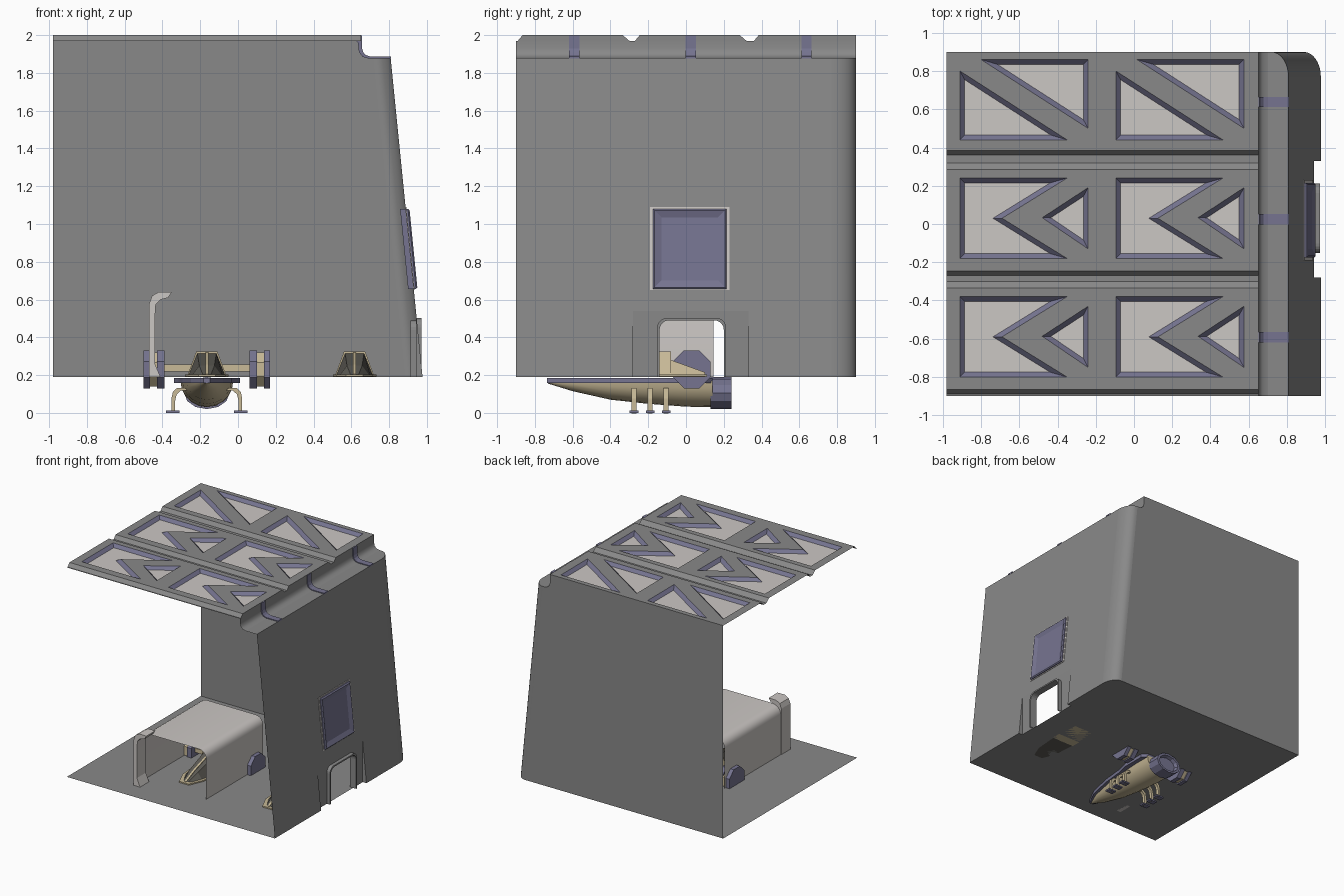
import bpy, bmesh, math
from mathutils import Vector

if "Cube" in bpy.data.objects:
    bpy.data.objects.remove(bpy.data.objects["Cube"])


def colour(name, r, g, b):
    m = bpy.data.materials.new(name)
    m.diffuse_color = (r, g, b, 1)
    m.use_nodes = True
    m.node_tree.nodes["Principled BSDF"].inputs["Base Color"].default_value = m.diffuse_color
    return m


GREY = colour("hangar grey", .25, .25, .25)
PALE = colour("pale panel", .60, .57, .55)
PURPLE = colour("slate purple", .18, .175, .28)
BEIGE = colour("warm beige", .58, .49, .31)
DARK = colour("dark glass", .11, .105, .09)


def finish(name, bm, mat, out=None):
    if out:
        for f in bm.faces:
            f.normal_update()
        if sum(f.normal.dot(Vector(out)) for f in bm.faces) < 0:
            bmesh.ops.reverse_faces(bm, faces=bm.faces[:])
    me = bpy.data.meshes.new(name)
    bm.to_mesh(me)
    bm.free()
    me.materials.append(mat)
    ob = bpy.data.objects.new(name, me)
    bpy.context.collection.objects.link(ob)
    return ob


def fill(name, loops, place, mat, out):
    """Flat sheet with holes: filled in 2D, then placed in space."""
    bm = bmesh.new()
    for loop in loops:
        vs = [bm.verts.new((p[0], p[1], 0)) for p in loop]
        for i, v in enumerate(vs):
            bm.edges.new((v, vs[(i + 1) % len(vs)]))
    bmesh.ops.triangle_fill(bm, use_beauty=True, use_dissolve=False, edges=bm.edges[:], normal=(0, 0, 1))
    for v in bm.verts:
        v.co = place(v.co.x, v.co.y)
    return finish(name, bm, mat, out)


def loft(name, loops, mat, closed=True, caps=True, out=None, smooth=False):
    """Skin through a list of equal point loops."""
    bm = bmesh.new()
    rows = [[bm.verts.new(p) for p in loop] for loop in loops]
    n = len(rows[0])
    for a, b in zip(rows, rows[1:]):
        for i in range(n if closed else n - 1):
            j = (i + 1) % n
            bm.faces.new((a[i], a[j], b[j], b[i]))
    if closed and caps:
        bm.faces.new(rows[0][::-1])
        bm.faces.new(rows[-1])
        bmesh.ops.recalc_face_normals(bm, faces=bm.faces[:])
    ob = finish(name, bm, mat, out)
    if smooth:
        bpy.ops.object.select_all(action='DESELECT')
        ob.select_set(True)
        bpy.context.view_layer.objects.active = ob
        bpy.ops.object.shade_smooth_by_angle(angle=math.radians(35))
    return ob


def prism(name, poly, place, a, b, mat):
    return loft(name, [[place(u, v, d) for u, v in poly] for d in (a, b)], mat)


def box(name, x0, x1, y0, y1, z0, z1, mat):
    return prism(name, rect(x0, x1, y0, y1), lambda u, v, d: (u, v, d), z0, z1, mat)


def rect(a, b, c, d):
    return [(a, c), (b, c), (b, d), (a, d)]


def inset(poly, d):
    """Move every edge of a polygon inward by d."""
    area = sum(p[0] * q[1] - q[0] * p[1] for p, q in zip(poly, poly[1:] + poly[:1]))
    s, res, n = (1 if area > 0 else -1), [], len(poly)
    for i in range(n):
        p, q, r = (Vector(poly[(i + k) % n]) for k in (-1, 0, 1))
        e, f = (q - p).normalized(), (r - q).normalized()
        n1, n2 = Vector((-e.y, e.x)) * s, Vector((-f.y, f.x)) * s
        res.append(tuple(q + (n1 + n2) * (d / (1 + n1.dot(n2)))))
    return res


# ---- room shell ----
F, LEDGE, XR, XL = .19, 1.88, .942, -.98


def wall_x(z):
    return .977 - .1 * (z - F)


def corner(xr):
    return [(xr - .09 + .09 * math.cos(t), .77 + .13 * math.sin(t))
            for t in (math.pi / 2 * i / 8 for i in range(9))]


low, high = corner(wall_x(F)), corner(wall_x(LEDGE))
notch = [(-.28, F), (-.28, .54), (.33, .54), (.33, F)]
fill("floor", [[(XL, -.9), (wall_x(F), -.9), (wall_x(F), -.28), (XR, -.28), (XR, .33), (wall_x(F), .33)]
               + low + [(XL, .9)]], lambda u, v: (u, v, F), GREY, (0, 0, 1))
fill("right_wall", [[(-.9, F)] + notch + [(.77, F), (.77, LEDGE), (-.9, LEDGE)]],
     lambda u, v: (wall_x(v), u, v), GREY, (1, 0, 0))
loft("wall_corner", [[(x, y, F) for x, y in low], [(x, y, LEDGE) for x, y in high]], GREY,
     closed=False, out=(1, 1, 0), smooth=True)
step = [(.65, 1.97), (.65, 1.93), (.656, 1.905), (.672, 1.888), (.70, LEDGE)]
fill("back_wall", [[(XL, F), low[-1][:1] + (F,), high[-1][:1] + (LEDGE,)] + step[::-1] + [(.65, 2), (XL, 2)]],
     lambda u, v: (u, .9, v), GREY, (0, 1, 0))
fill("ledge", [[(.70, -.9), (wall_x(LEDGE), -.9)] + high + [(.70, .9)]],
     lambda u, v: (u, v, LEDGE), GREY, (0, 0, 1))
loft("ledge_step", [[(x, y, z) for x, z in step] for y in (-.9, .9)], GREY, closed=False, out=(1, 0, 1), smooth=True)

# ---- doorway in its recess ----
door = [(-.14, F)] + [(cy + .05 * math.cos(t), .44 + .05 * math.sin(t))
                      for cy, t0 in ((-.09, 180), (.15, 90))
                      for t in (math.radians(t0 - 18 * i) for i in range(6))] + [(.2, F)]
fill("door_recess", [[(-.28, F)] + door + [(.33, F), (.33, .54), (-.28, .54)]],
     lambda u, v: (XR, u, v), GREY, (1, 0, 0))
for i, y in enumerate((-.28, .33)):
    fill(f"recess_side_{i}", [[(XR, F), (wall_x(F), F), (XR, .54)]], lambda u, v: (u, y, v), GREY, (0, 1, 0))
rim = [(y + (.012 if y > .03 else -.012), z + (.012 if z > .3 else 0)) for y, z in door]
loft("door_frame", [[(x, y, z) for y, z in p] for x, p in ((XR, rim), (.972, rim), (.972, door), (XR - .03, door))],
     GREY, closed=False)

# ---- window on the right wall ----
def on_wall(u, v, d=0):
    return (wall_x(v) + d, u, v)


prism("window_border", rect(-.19, .23, .65, 1.09), on_wall, -.002, .004, PALE)
win = rect(-.175, .215, .657, 1.08)
loft("window", [[on_wall(u, v, d) for u, v in inset(win, k)]
                for k, d in ((0, -.03), (0, .012), (.008, .02), (.045, .006))], PURPLE)

# ---- roof: three bands with gutters between them ----
holes = []
for dx in (0, .815):
    for dy in (0, -.62):
        holes.append([(x + dx, y + dy) for x, y in
                      ((-.91, .24), (-.91, -.18), (-.35, -.18), (-.69, .03), (-.35, .24))])
        holes.append([(x + dx, y + dy) for x, y in ((-.24, .19), (-.48, .033), (-.24, -.13))])
    holes.append([(-.91 + dx, .80), (-.91 + dx, .44), (-.35 + dx, .44)])
    holes.append([(-.80 + dx, .86), (-.24 + dx, .50), (-.24 + dx, .86)])
for i, (y0, y1) in enumerate(((-.865, -.335), (-.245, .285), (.385, .9))):
    inside = [h for h in holes if y0 < h[0][1] < y1]
    fill(f"roof_band_{i}", [rect(XL, .65, y0, y1)] + inside, lambda u, v: (u, v, 2), GREY, (0, 0, 1))
    fill(f"roof_end_{i}", [[(y0 - .025, 1.97), (y1 + .035 if i < 2 else y1, 1.97), (y1, 2), (y0, 2)]],
         lambda u, v: (.65, u, v), GREY, (1, 0, 0))
gutters = (((-.9, 1.97), (-.89, 1.97), (-.865, 2)),
           ((-.335, 2), (-.30, 1.97), (-.27, 1.97), (-.245, 2)),
           ((.285, 2), (.32, 1.97), (.36, 1.97), (.385, 2)))
for i, g in enumerate(gutters):
    loft(f"roof_gutter_{i}", [[(x, y, z) for y, z in g] for x in (XL, .65)], GREY, closed=False, out=(0, 0, 1))
for i, h in enumerate(holes):
    inner = inset(h, .025)
    loft(f"skylight_frame_{i}", [[(x, y, 2) for x, y in h], [(x, y, 1.975) for x, y in inner]],
         PURPLE, caps=False, out=(0, 0, 1))
    fill(f"skylight_panel_{i}", [inner], lambda u, v: (u, v, 1.975), PALE, (0, 0, 1))

# ---- straps over the ledge ----
strap = [(.625, 1.998), (.656, 1.998), (.657, 1.93), (.664, 1.908), (.677, 1.894), (.70, 1.887), (.81, 1.887),
         (.81, 1.876), (.69, 1.876), (.66, 1.885), (.64, 1.91), (.635, 1.96), (.625, 1.97)]
for i, y in enumerate((-.592, .025, .638)):
    prism(f"ledge_strap_{i}", strap, lambda u, v, d: (u, d, v), y - .027, y + .027, PURPLE)

# ---- tunnel over the shuttle ----
CX = -.165
arch = [(-.465, F)] + [(cx + .07 * math.cos(t), .53 + .07 * math.sin(t))
                       for cx, t0 in ((-.395, 180), (.065, 90))
                       for t in (math.radians(t0 - 18 * i) for i in range(6))] + [(.135, F)]
loft("tunnel", [[(x, y, z) for x, z in arch] for y in (-.62, .145)], PALE, closed=False, out=(0, 0, 1), smooth=True)
hook = [(-.47, F), (-.47, .58), (-.455, .62), (-.42, .64), (-.35, .64), (-.37, .61), (-.41, .60),
        (-.435, .575), (-.44, .5), (-.44, .26), (-.41, F)]
prism("tunnel_collar", hook, lambda u, v, d: (u, d, v), -.73, -.61, PALE)

# ---- shuttle hull ----
hull = []
for y, w, zb in ((-.73, .01, .155), (-.6, .065, .115), (-.4, .105, .07), (-.2, .13, .048), (0, .14, .033), (.14, .14, .03)):
    hull.append([(CX + w * math.cos(t), y, .17 - (.17 - zb) * math.sin(t))
                 for t in (math.pi * i / 10 for i in range(11))])
loft("hull", hull, BEIGE, smooth=True)
half = [(.018, -.735), (.085, -.6), (.13, -.4), (.15, -.2), (.175, -.1), (.175, .1), (.13, .14)]
prism("deck", [(CX + x, y) for x, y in half] + [(CX - x, y) for x, y in half[::-1]],
      lambda u, v, d: (u, v, d), .158, .186, PURPLE)
ring = [(math.cos(math.pi * i / 6), math.sin(math.pi * i / 6)) for i in range(12)]
loft("engine", [[(CX + .12 * k * c, y, .105 + .085 * k * s) for c, s in ring]
                for y, k in ((.13, 1), (.24, 1), (.24, .8), (.21, .7))], PURPLE)
box("wing_beam", CX - .24, CX + .24, -.02, .08, .22, .255, BEIGE)

for side, word in ((-1, "left"), (1, "right")):
    # wing pods: purple discs around a beige core
    for part, a, b, r, m in (("inner", .225, .265, .1, PURPLE), ("core", .262, .305, .09, BEIGE),
                             ("outer", .302, .335, .1, PURPLE)):
        octa = [(r * math.cos(math.pi * (i + .5) / 4) / .924, r * math.sin(math.pi * (i + .5) / 4) / .924)
                for i in range(8)]
        loft(f"{word}_pod_{part}", [[(CX + side * x, .03 + c, .23 + s) for c, s in octa] for x in (a, b)], m)
    # landing legs with feet
    for i, y in enumerate((-.275, -.19, -.105)):
        path = ((.11, .125, .012), (.15, .125, .012), (.172, .105, .012), (.18, .07, .012), (.18, .005, .012))
        prism(f"{word}_leg_{i}", [(CX + side * (x + r * .6), z + r * .6) for x, z, r in path]
              + [(CX + side * (x - r), z - r * .6) for x, z, r in path[::-1]],
              lambda u, v, d: (u, d, v), y - .013, y + .013, BEIGE)
        fx = CX + side * .18
        box(f"{word}_foot_{i}", fx - .035, fx + .035, y - .023, y + .023, 0, .012, PURPLE)


# ---- canopies: one on the shuttle, one set down beside it ----
def canopy(name, cx):
    def section(y, wb, wt, zt):
        return [(cx - wb, y, F), (cx + wb, y, F), (cx + wt, y, zt), (cx - wt, y, zt)]
    loft(name + "_glass", [section(-.47, .04, .02, .20), section(-.36, .085, .04, .25),
                           section(-.16, .10, .05, .315)], DARK)
    loft(name + "_hoop", [section(-.16, .106, .056, .325), section(-.08, .106, .056, .325)], BEIGE)
    loft(name + "_fairing", [section(-.08, .10, .06, .28), section(.1, .085, .05, .215)], BEIGE)
    base = [(.045, -.49), (.098, -.37), (.115, -.16), (.115, -.05), (.09, .11)]
    prism(name + "_base", [(cx + x, y) for x, y in base] + [(cx - x, y) for x, y in base[::-1]],
          lambda u, v, d: (u, v, d), .192, .202, BEIGE)
    loft(name + "_spine", [[(cx + x, y, z + h) for x, h in ((-.008, -.01), (.008, -.01), (.008, .006), (-.008, .006))]
                           for y, z in ((-.47, .20), (-.36, .25), (-.16, .315))], BEIGE)


canopy("shuttle_canopy", CX)
canopy("spare_canopy", .617)
